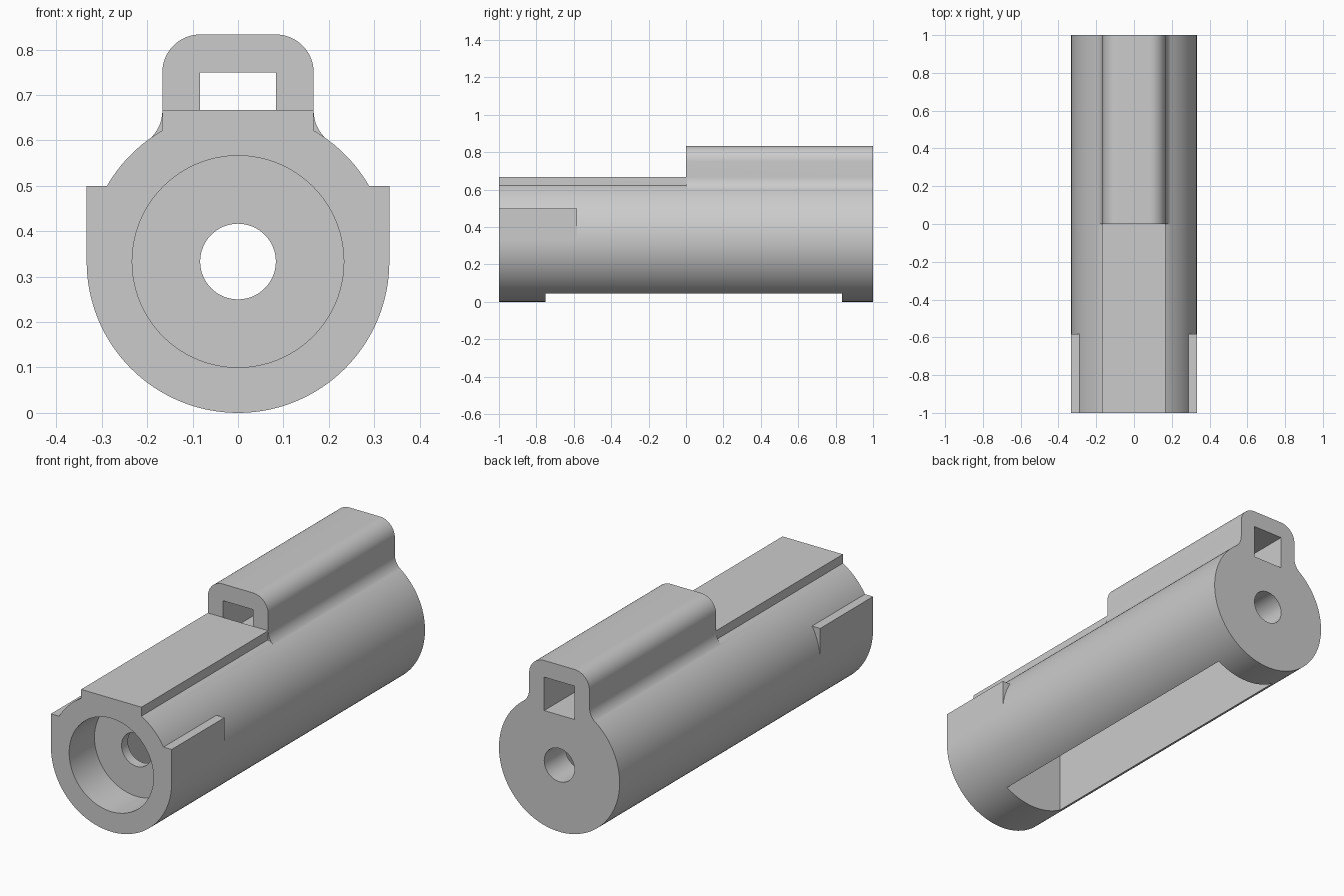
import bpy
import bmesh
from math import cos, sin, pi, atan2

cube = bpy.data.objects.get("Cube")
if cube:
    bpy.data.objects.remove(cube, do_unlink=True)

R = 1 / 3          # body radius, also the height of its axis
W = R / 2          # half width of ridge, tunnel housing and pocket
F = R / 4          # fillet, corner and hole radius

grey = bpy.data.materials.new("plain grey")
grey.use_nodes = True
colour = (0.6, 0.6, 0.6, 1)
grey.diffuse_color = colour
grey.node_tree.nodes["Principled BSDF"].inputs["Base Color"].default_value = colour


def arc(cx, cz, r, a, b, n):
    return [(cx + r * cos(a + (b - a) * i / n), cz + r * sin(a + (b - a) * i / n))
            for i in range(n + 1)]


def extrude(name, outline, y0, y1):
    """Solid with an x-z outline, running from y0 to y1."""
    bm = bmesh.new()
    face = bm.faces.new([bm.verts.new((x, y0, z)) for x, z in outline])
    top = bmesh.ops.extrude_face_region(bm, geom=[face])["geom"]
    moved = [v for v in top if isinstance(v, bmesh.types.BMVert)]
    bmesh.ops.translate(bm, verts=moved, vec=(0, y1 - y0, 0))
    bmesh.ops.recalc_face_normals(bm, faces=bm.faces)
    mesh = bpy.data.meshes.new(name)
    bm.to_mesh(mesh)
    bm.free()
    mesh.materials.append(grey)
    obj = bpy.data.objects.new(name, mesh)
    bpy.context.collection.objects.link(obj)
    return obj


def box(name, x, z0, z1, y0, y1):
    return extrude(name, [(-x, z0), (x, z0), (x, z1), (-x, z1)], y0, y1)


def rod(name, r, y0, y1, n=128):
    return extrude(name, arc(0, R, r, 0, 2 * pi, n)[:-1], y0, y1)


def combine(target, tool, operation):
    bpy.context.view_layer.objects.active = target
    mod = target.modifiers.new(tool.name, "BOOLEAN")
    mod.operation = operation
    mod.solver = "EXACT"
    mod.object = tool
    bpy.ops.object.modifier_apply(modifier=mod.name)
    bpy.data.objects.remove(tool, do_unlink=True)


# Round body
body = rod("barrel_body", R, -1, 1)

# Rear tunnel housing: rounded top, fillets sunk a hair into the body
tangent = atan2(-0.8, -0.6)
half = [(0.1, 0.42)]
half += arc(W + F, 2 * R - 0.001, F, tangent + 2 * pi, pi, 14)
half += arc(W - F, 2.5 * R - F, F, 0, pi / 2, 16)
housing = half + [(-x, z) for x, z in reversed(half)]
combine(body, extrude("tunnel_housing", housing, 0, 1), "UNION")

# Flat ridge on the front half
combine(body, box("front_ridge", W, 0.5, 2 * R, -1, 0), "UNION")

# Square-topped ears at the front, one on each side
for side, name in ((1, "left_ear"), (-1, "right_ear")):
    ear = [(0.25, 0.31), (R, R), (R, 0.5), (0.25, 0.5)]
    combine(body, extrude(name, [(side * x, z) for x, z in ear], -1, -0.583), "UNION")

# Front counterbore, through hole, square tunnel and deep underside pocket
combine(body, rod("counterbore", 0.233, -1.1, -0.8), "DIFFERENCE")
combine(body, rod("through_hole", F, -1.2, 1.2, 64), "DIFFERENCE")
combine(body, box("square_tunnel", F, 0.583, 0.75, 0, 1.1), "DIFFERENCE")
combine(body, box("underside_pocket", W, -0.1, 0.5, -0.75, 0.833), "DIFFERENCE")

# Smooth curves with crisp edges
bpy.ops.object.select_all(action="DESELECT")
body.select_set(True)
bpy.context.view_layer.objects.active = body
bpy.ops.object.shade_smooth_by_angle(angle=pi / 6)
